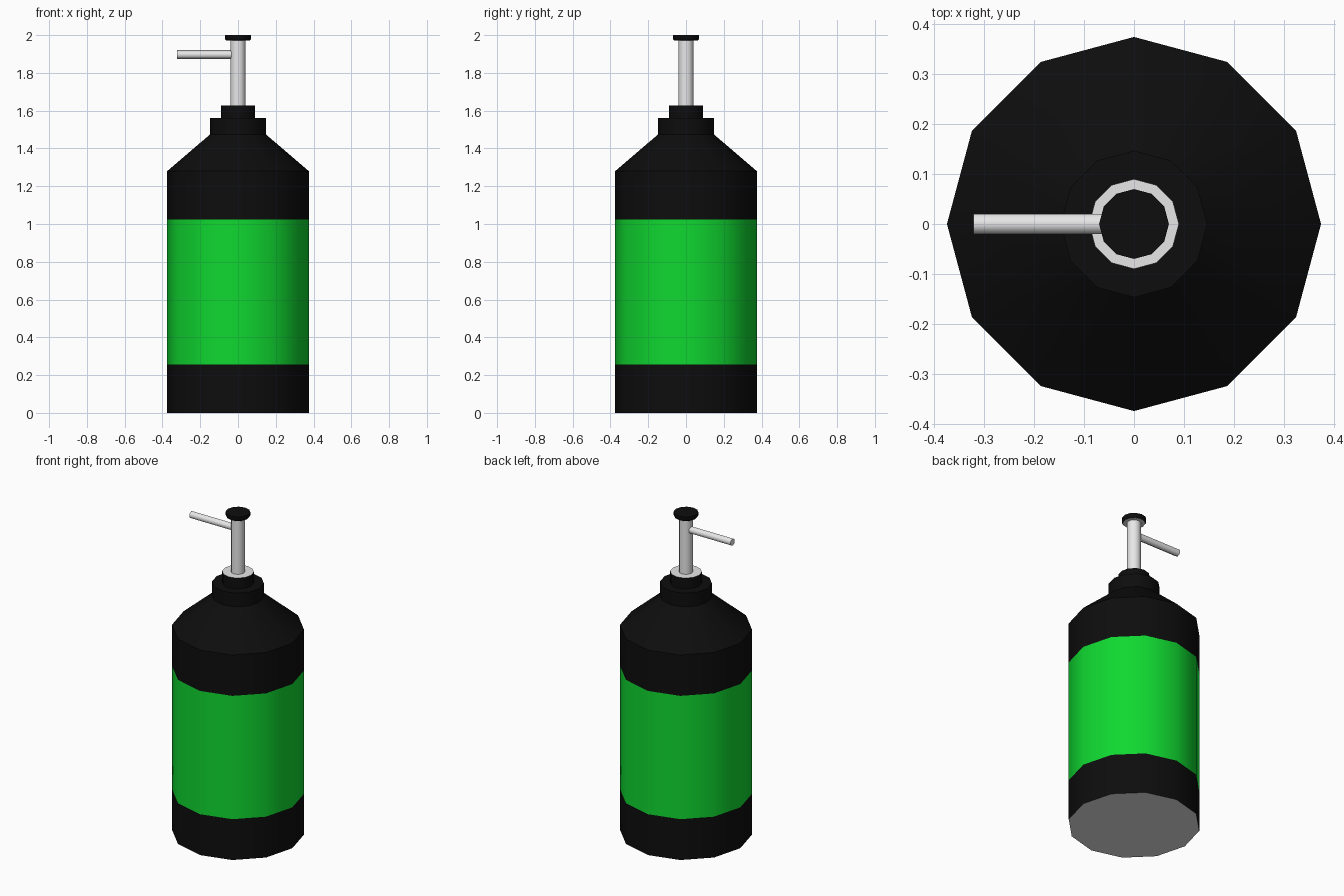
import bpy, bmesh, math
from mathutils import Matrix

old = bpy.data.objects.get("Cube")
if old:
    bpy.data.objects.remove(old, do_unlink=True)


def material(name, rgb):
    mat = bpy.data.materials.new(name)
    mat.use_nodes = True
    mat.diffuse_color = (*rgb, 1)
    mat.node_tree.nodes["Principled BSDF"].inputs["Base Color"].default_value = (*rgb, 1)
    return mat


black = material("black plastic", (0.004, 0.004, 0.004))
green = material("green label", (0.005, 0.69, 0.03))
white = material("white plastic", (0.8, 0.8, 0.8))


def lathe(name, profile, mats, rule=None, sides=12, smooth=40, matrix=Matrix()):
    """Stack rings of (radius, height), cap both ends, colour faces by rule."""
    bm = bmesh.new()
    rings = []
    for r, z in profile:
        angles = [math.tau * i / sides for i in range(sides)]
        rings.append([bm.verts.new((r * math.cos(a), r * math.sin(a), z)) for a in angles])
    for low, high in zip(rings, rings[1:]):
        for i in range(sides):
            j = (i + 1) % sides
            bm.faces.new((low[i], low[j], high[j], high[i]))
    bm.faces.new(rings[0][::-1])
    bm.faces.new(rings[-1])
    bm.normal_update()
    if rule:
        for f in bm.faces:
            f.material_index = rule(f.calc_center_median().z, f.normal.z)
    bm.transform(matrix)
    mesh = bpy.data.meshes.new(name)
    bm.to_mesh(mesh)
    bm.free()
    for m in mats:
        mesh.materials.append(m)
    obj = bpy.data.objects.new(name, mesh)
    bpy.context.collection.objects.link(obj)
    bpy.ops.object.select_all(action="DESELECT")
    obj.select_set(True)
    bpy.context.view_layer.objects.active = obj
    bpy.ops.object.shade_smooth_by_angle(angle=math.radians(smooth))
    return obj


# Bottle with label band, sloped shoulder, neck and white base
LABEL_LOW, LABEL_HIGH = 0.255, 1.025


def bottle_colour(z, nz):
    if nz < -0.9:
        return 2
    return 1 if LABEL_LOW < z < LABEL_HIGH else 0


lathe("bottle",
      [(0.375, 0), (0.375, LABEL_LOW), (0.375, LABEL_HIGH), (0.375, 1.28),
       (0.147, 1.475), (0.147, 1.56)],
      [black, green, white], bottle_colour)

# Collar with white top
lathe("collar", [(0.09, 1.56), (0.09, 1.628)], [black, white],
      lambda z, nz: int(nz > 0.9))

# Pump stem
lathe("pump_stem", [(0.04, 1.6), (0.04, 1.98)], [white])

# Press button with white underside
lathe("press_button", [(0.064, 1.972), (0.07, 1.98), (0.07, 2.0)], [black, white],
      lambda z, nz: int(nz < -0.9))

# Six-sided spout reaching to the model's right
lathe("spout", [(0.023, 0.02), (0.023, 0.322)], [white], sides=6, smooth=65,
      matrix=Matrix.Translation((0, 0, 1.897)) @ Matrix.Rotation(-math.pi / 2, 4, "Y"))
